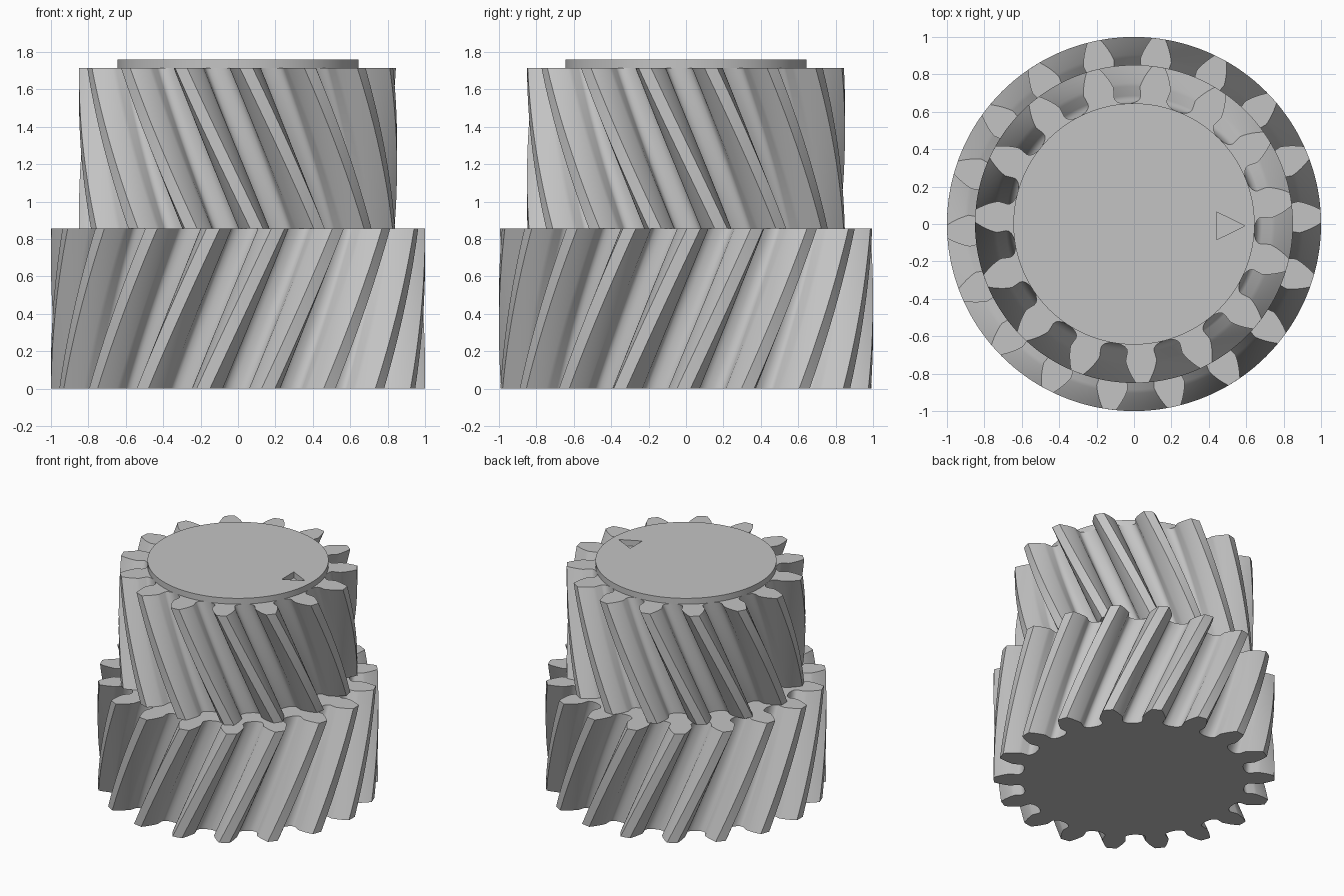
import bpy
import bmesh
from math import pi, cos, sin, tan, acos, radians

if "Cube" in bpy.data.objects:
    bpy.data.objects.remove(bpy.data.objects["Cube"])

GREY = (0.55, 0.55, 0.55, 1.0)
grey = bpy.data.materials.new("plain_grey")
grey.use_nodes = True
grey.diffuse_color = GREY
grey.node_tree.nodes["Principled BSDF"].inputs["Base Color"].default_value = GREY


def finish(name, bm):
    """Turn a bmesh into a smooth-shaded object with sharp edges kept."""
    bmesh.ops.recalc_face_normals(bm, faces=bm.faces[:])
    mesh = bpy.data.meshes.new(name)
    bm.to_mesh(mesh)
    bm.free()
    mesh.materials.append(grey)
    obj = bpy.data.objects.new(name, mesh)
    bpy.context.collection.objects.link(obj)
    bpy.ops.object.select_all(action="DESELECT")
    obj.select_set(True)
    bpy.context.view_layer.objects.active = obj
    bpy.ops.object.shade_smooth_by_angle(angle=radians(30))
    return obj


def gear_outline(teeth, module):
    """Involute gear outline as (radius, angle) pairs, tooth at angle zero."""
    pressure = radians(20)
    pitch = teeth * module / 2
    base = pitch * cos(pressure)
    tip = pitch + module
    root = pitch - 1.05 * module

    def half_angle(r):
        a = acos(min(1, base / r))
        return pi / (2 * teeth) + tan(pressure) - pressure - (tan(a) - a) + 0.002

    # one flank: rounded groove, undercut neck, then involute to the tip
    neck = half_angle(pitch) * 0.98
    gap = pi / teeth - neck
    flank = [(root, neck + gap * 0.75), (root + 0.004, neck + gap * 0.5),
             (root + 0.013, neck + gap * 0.22), (root + 0.026, neck + gap * 0.05),
             (root + 0.04, neck)]
    steps = 6
    start = pitch - 0.15 * module
    for i in range(steps + 1):
        r = start + (tip - start) * i / steps
        flank.append((r, half_angle(r)))

    outline = []
    for k in range(teeth):
        mid = 2 * pi * k / teeth
        outline += [(r, mid - a) for r, a in flank]
        outline.append((tip, mid))
        outline += [(r, mid + a) for r, a in reversed(flank)]
    return outline


def helical_gear(name, teeth, z0, z1, start, end, module=0.1, layers=24):
    """Sweep the gear outline upwards while turning it from start to end."""
    bm = bmesh.new()
    outline = gear_outline(teeth, module)
    rings = []
    for j in range(layers + 1):
        t = j / layers
        turn = radians(start + (end - start) * t)
        z = z0 + (z1 - z0) * t
        rings.append([bm.verts.new((r * cos(a + turn), r * sin(a + turn), z))
                      for r, a in outline])
    n = len(outline)
    for low, high in zip(rings, rings[1:]):
        for i in range(n):
            k = (i + 1) % n
            bm.faces.new((low[i], low[k], high[k], high[i]))
    bm.faces.new(rings[0][::-1])
    bm.faces.new(rings[-1])
    return finish(name, bm)


# two stacked gears with opposite twist
MIDDLE, SHOULDER, TOP = 0.857, 1.714, 1.76
helical_gear("lower_gear", 18, 0, MIDDLE, -20.7, 2.4)
helical_gear("upper_gear", 15, MIDDLE, SHOULDER, 36.7, 9)

# thin cap disc with a triangular pocket as an alignment mark
bm = bmesh.new()
rim = [(0.645 * cos(2 * pi * i / 96), 0.645 * sin(2 * pi * i / 96)) for i in range(96)]
mark = [(0.44, 0.065), (0.44, -0.085), (0.593, -0.01)]
for loop in (rim, mark):
    verts = [bm.verts.new((x, y, TOP)) for x, y in loop]
    for a, b in zip(verts, verts[1:] + verts[:1]):
        bm.edges.new((a, b))
borders = bm.edges[:]
bmesh.ops.triangle_fill(bm, use_beauty=True, edges=borders, normal=(0, 0, 1))
walls = bmesh.ops.extrude_edge_only(bm, edges=borders)
for v in walls["geom"]:
    if isinstance(v, bmesh.types.BMVert):
        v.co.z = SHOULDER
finish("cap_disc", bm)
